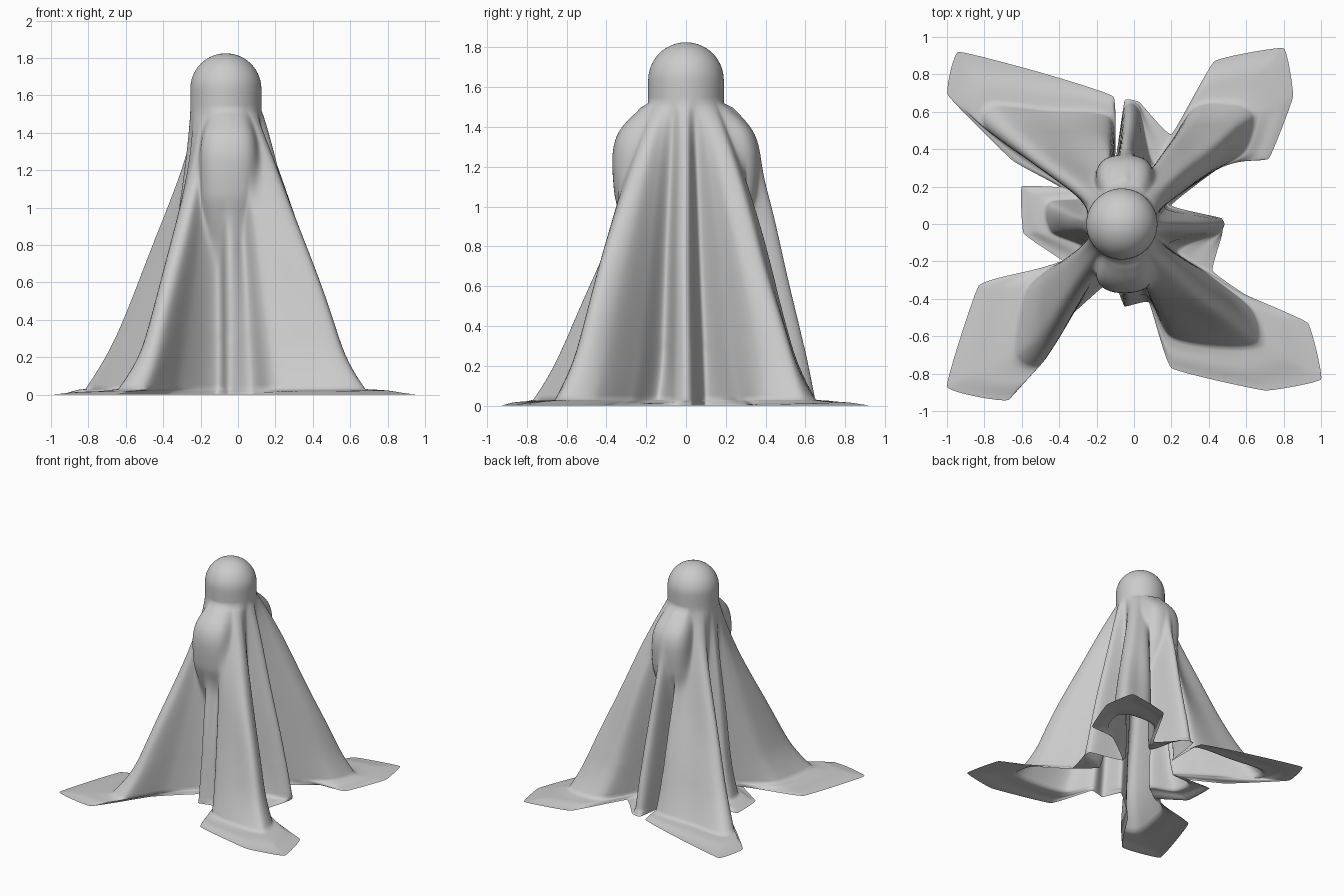
import bpy, bmesh, math

if "Cube" in bpy.data.objects:
    bpy.data.objects.remove(bpy.data.objects["Cube"])

HEAD = (-0.065, 0.0, 1.635)     # ball under the cloth
HEAD_R = 0.19
NECK_Z = 1.52                   # below this the cloth fans out
# Reach of the front and back shoulder bumps: (z, radius)
SHOULDER = [(1.54, .17), (1.48, .24), (1.42, .31), (1.36, .35), (1.28, .37), (1.18, .37),
            (1.05, .36), (.9, .31), (.5, .15), (0, 0)]

# Floor outline, counter-clockwise from +x: contact point (x, y), hem point (x, y)
OUTLINE = [
    (.46, .03, .47, .03), (.17, .10, .20, .10), (.38, .25, .50, .33), (.57, .40, .72, .35),
    (.61, .57, .85, .68), (.48, .60, .80, .94), (.30, .58, .43, .87), (.10, .30, .20, .48),
    (.03, .60, .03, .65), (-.05, .62, -.05, .66), (-.10, .36, -.10, .34), (-.14, .56, -.11, .68),
    (-.45, .58, -.50, .81), (-.74, .59, -.94, .92), (-.76, .48, -.995, .69), (-.46, .30, -.65, .34),
    (-.25, .14, -.40, .20), (-.44, .10, -.60, .20), (-.42, -.04, -.59, -.05), (-.25, -.12, -.38, -.20),
    (-.44, -.24, -.56, -.25), (-.55, -.38, -.83, -.33), (-.58, -.68, -1.0, -.87), (-.47, -.72, -.67, -.94),
    (-.30, -.45, -.40, -.55), (-.11, -.28, -.12, -.30), (-.05, -.43, -.05, -.44), (.08, -.41, .08, -.42),
    (.20, -.58, .20, -.77), (.46, -.62, .70, -.89), (.62, -.60, 1.0, -.83), (.59, -.45, .93, -.53),
    (.38, -.26, .60, -.38), (.20, -.12, .42, -.25), (.44, -.05, .47, -.06),
]
N = len(OUTLINE)
SUB = 12
COLS = N * SUB


def spline(k, f, axis, tension):
    """Closed cardinal spline through one column of the outline."""
    a, b, c, d = (OUTLINE[(k + o) % N][axis] for o in (-1, 0, 1, 2))
    m0, m1 = tension * (c - a), tension * (d - b)
    return ((2*f**3 - 3*f**2 + 1) * b + (f**3 - 2*f**2 + f) * m0
            + (-2*f**3 + 3*f**2) * c + (f**3 - f**2) * m1)


def shoulder_reach(z):
    for (z0, r0), (z1, r1) in zip(SHOULDER, SHOULDER[1:]):
        if z >= z1:
            u = (z0 - z) / (z0 - z1)
            return r0 + (r1 - r0) * u
    return 0


def over_shoulders(x, y, z):
    """Drape a cloth point softly over the front and back shoulder bumps."""
    dx, dy = x + 0.05, y
    r = math.hypot(dx, dy)
    off = math.atan2(abs(dx), abs(dy))           # angle away from the y axis
    reach = shoulder_reach(z) * math.exp(-(off / 0.8)**4)
    k = 0.05                                     # soft maximum
    h = max(k - abs(r - reach), 0) / k
    new = max(r, reach) + h * h * k * 0.25
    return dx * new / r - 0.05, dy * new / r


def column(i):
    """One strip of cloth from the crown to the hem."""
    k, f = divmod(i, SUB)
    f /= SUB
    cx, cy = spline(k, f, 0, 0.5), spline(k, f, 1, 0.5)
    hx, hy = spline(k, f, 2, 0.15), spline(k, f, 3, 0.15)
    a = 2 * math.pi * (i / COLS) + 0.03          # even spread around the head
    ca, sa = math.cos(a), math.sin(a)
    pts = []
    for j in range(1, 15):                       # head dome
        p = j / 14 * math.pi / 2
        r = HEAD_R * math.sin(p)
        pts.append((HEAD[0] + r*ca, HEAD[1] + r*sa, HEAD[2] + HEAD_R * math.cos(p)))
    for j in range(1, 5):                        # straight fall to the neck
        z = HEAD[2] + (NECK_Z - HEAD[2]) * j / 4
        pts.append((HEAD[0] + HEAD_R*ca, HEAD[1] + HEAD_R*sa, z))
    tx, ty = pts[-1][:2]
    # strips under the shoulders hang steeply, left ones flare late
    steep = math.exp(-(math.atan2(abs(cx + 0.02), abs(cy)) / 0.28)**2)
    side = 0.5 + 0.5 * math.tanh(cx / 0.2)
    power = 1.22 - 0.34 * side - 0.45 * steep
    rows = 64
    for j in range(1, rows + 1):                 # hanging folds
        t = j / rows
        z = NECK_Z + (0.03 - NECK_Z) * t
        w = t**power
        x, y = tx + (cx - tx) * w, ty + (cy - ty) * w
        ripple = 1 + 0.015 * math.sin(9*a + 5*z) * math.sin(math.pi * t)
        x, y = over_shoulders(x * ripple, y * ripple, z)
        flare = max(0, (t - 0.82) / 0.18)**2 * 0.14   # foot spreads into the hem
        pts.append((x + (hx - cx) * flare, y + (hy - cy) * flare, z))
    bx, by = pts[-1][:2]
    for j in range(1, 11):                       # cloth lying on the floor
        s = j / 10
        z = 0.03 * (1 - s)**1.5 + 0.008 * math.sin(3*a + 3*s)**2 * s * (1 - s) * 4
        pts.append((bx + (hx - bx) * s, by + (hy - by) * s, z))
    return pts


# Draped cloth sheet
bm = bmesh.new()
crown = bm.verts.new((HEAD[0], HEAD[1], HEAD[2] + HEAD_R))
strips = [[bm.verts.new(p) for p in column(i)] for i in range(COLS)]
for i in range(COLS):
    a, b = strips[i], strips[(i + 1) % COLS]
    bm.faces.new((crown, a[0], b[0]))
    for j in range(len(a) - 1):
        bm.faces.new((a[j], a[j+1], b[j+1], b[j]))
# relax the hanging part so folds run softly into each other
hang = [v for s in strips for v in s[20:70]]
for _ in range(6):
    bmesh.ops.smooth_vert(bm, verts=hang, factor=0.5,
                          use_axis_x=True, use_axis_y=True, use_axis_z=True)
for face in bm.faces:
    face.smooth = True
mesh = bpy.data.meshes.new("draped_cloth")
bm.to_mesh(mesh)
bm.free()
cloth = bpy.data.objects.new("draped_cloth", mesh)
bpy.context.collection.objects.link(cloth)
